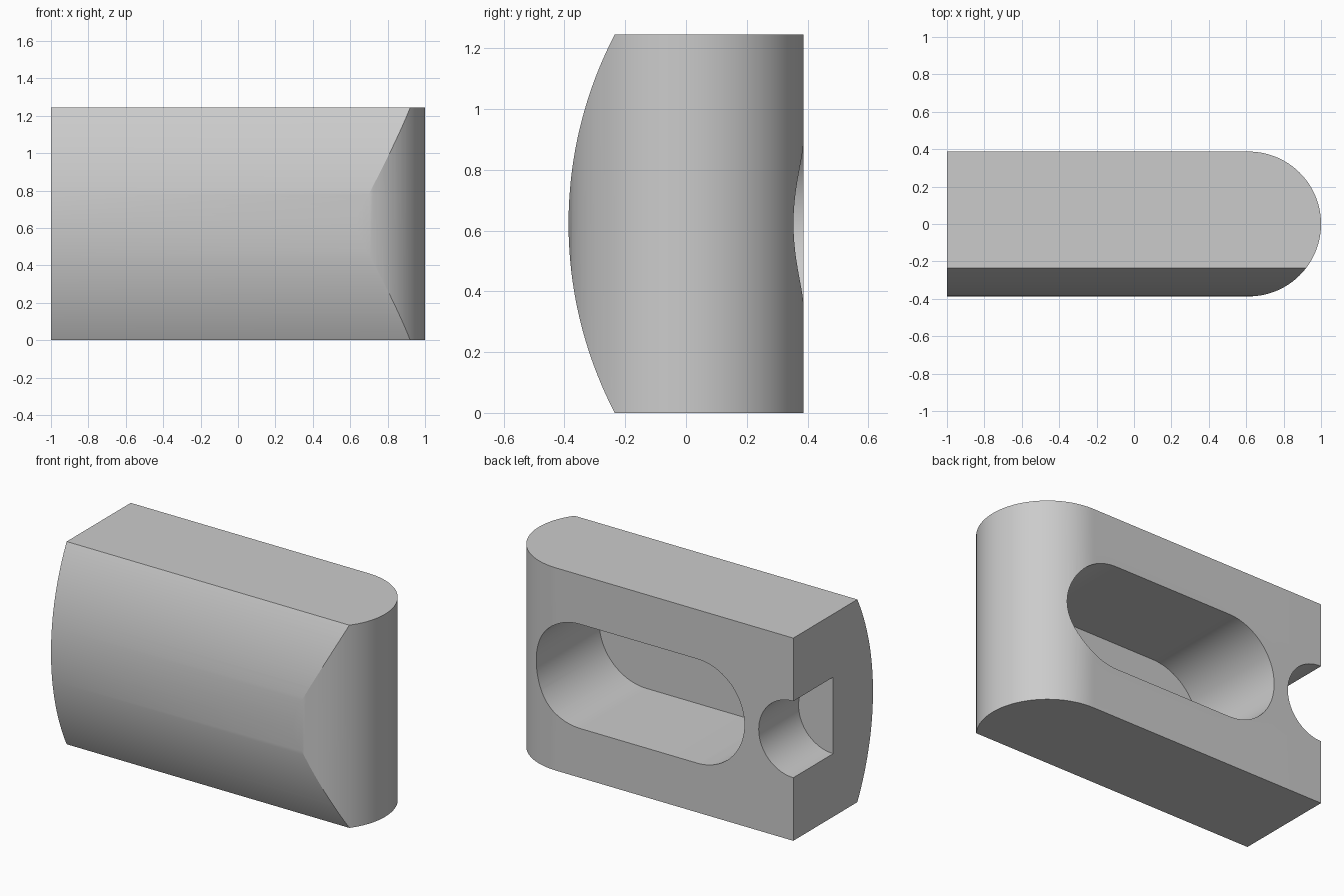
import bpy, bmesh
from math import sin, cos, pi, asin, radians
from mathutils import Vector

if "Cube" in bpy.data.objects:
    bpy.data.objects.remove(bpy.data.objects["Cube"])

H = 1.245          # height
W = 0.387          # half depth, also radius of the round end
MID = H / 2


def arc(cx, cy, r, a0, a1, n):
    return [(cx + r * cos(a0 + (a1 - a0) * i / n),
             cy + r * sin(a0 + (a1 - a0) * i / n)) for i in range(n + 1)]


def prism(name, profile, place, lo, hi):
    """Extrude a 2D profile from lo to hi; place maps (u, v, w) to xyz."""
    bm = bmesh.new()
    face = bm.faces.new([bm.verts.new(place(u, v, lo)) for u, v in profile])
    ext = bmesh.ops.extrude_face_region(bm, geom=[face], use_keep_orig=True)
    move = Vector(place(0, 0, hi)) - Vector(place(0, 0, lo))
    bmesh.ops.translate(bm, vec=move, verts=[
        g for g in ext["geom"] if isinstance(g, bmesh.types.BMVert)])
    bmesh.ops.recalc_face_normals(bm, faces=bm.faces)
    me = bpy.data.meshes.new(name)
    bm.to_mesh(me)
    bm.free()
    ob = bpy.data.objects.new(name, me)
    bpy.context.collection.objects.link(ob)
    return ob


def apply_boolean(ob, cutter, op):
    cutter.hide_render = True
    mod = ob.modifiers.new(cutter.name, 'BOOLEAN')
    mod.object, mod.operation, mod.solver = cutter, op, 'EXACT'
    bpy.context.view_layer.objects.active = ob
    bpy.ops.object.modifier_apply(modifier=mod.name)
    bpy.data.objects.remove(cutter, do_unlink=True)


def along_x(u, v, w): return (w, u, v)
def along_y(u, v, w): return (u, w, v)
def along_z(u, v, w): return (u, v, w)


# Body: plan outline with one half-round end
body = prism("slotted_block", [(-1, W), (-1, -W)] + arc(1 - W, 0, W, -pi / 2, pi / 2, 64),
             along_z, 0, H)

# Bowed front face
peak, sag, half = -0.3865, 0.152, 0.68
R = (MID ** 2 + sag ** 2) / (2 * sag)
a = asin(half / R)
bow = prism("front_bow", arc(peak + R, MID, R, pi - a, pi + a, 64)
            + [(0.6, MID - half), (0.6, MID + half)], along_x, -1.2, 1.2)
apply_boolean(body, bow, 'INTERSECT')

# Long blind slot in the back
r = 0.32
slot = prism("slot_cutter", arc(0.77 - r, MID, r, -pi / 2, pi / 2, 40)
             + arc(-0.668 + r, MID, r, pi / 2, 3 * pi / 2, 40), along_y, -0.257, 0.6)
apply_boolean(body, slot, 'DIFFERENCE')

# Half-round notch at the flat end
notch = prism("notch_cutter", arc(-1, MID, 0.235, 0, 2 * pi, 72)[:-1], along_y, 0, 0.6)
apply_boolean(body, notch, 'DIFFERENCE')

# Smooth curves, sharp edges
bpy.ops.object.select_all(action='DESELECT')
body.select_set(True)
bpy.context.view_layer.objects.active = body
bpy.ops.object.shade_smooth_by_angle(angle=radians(15))
